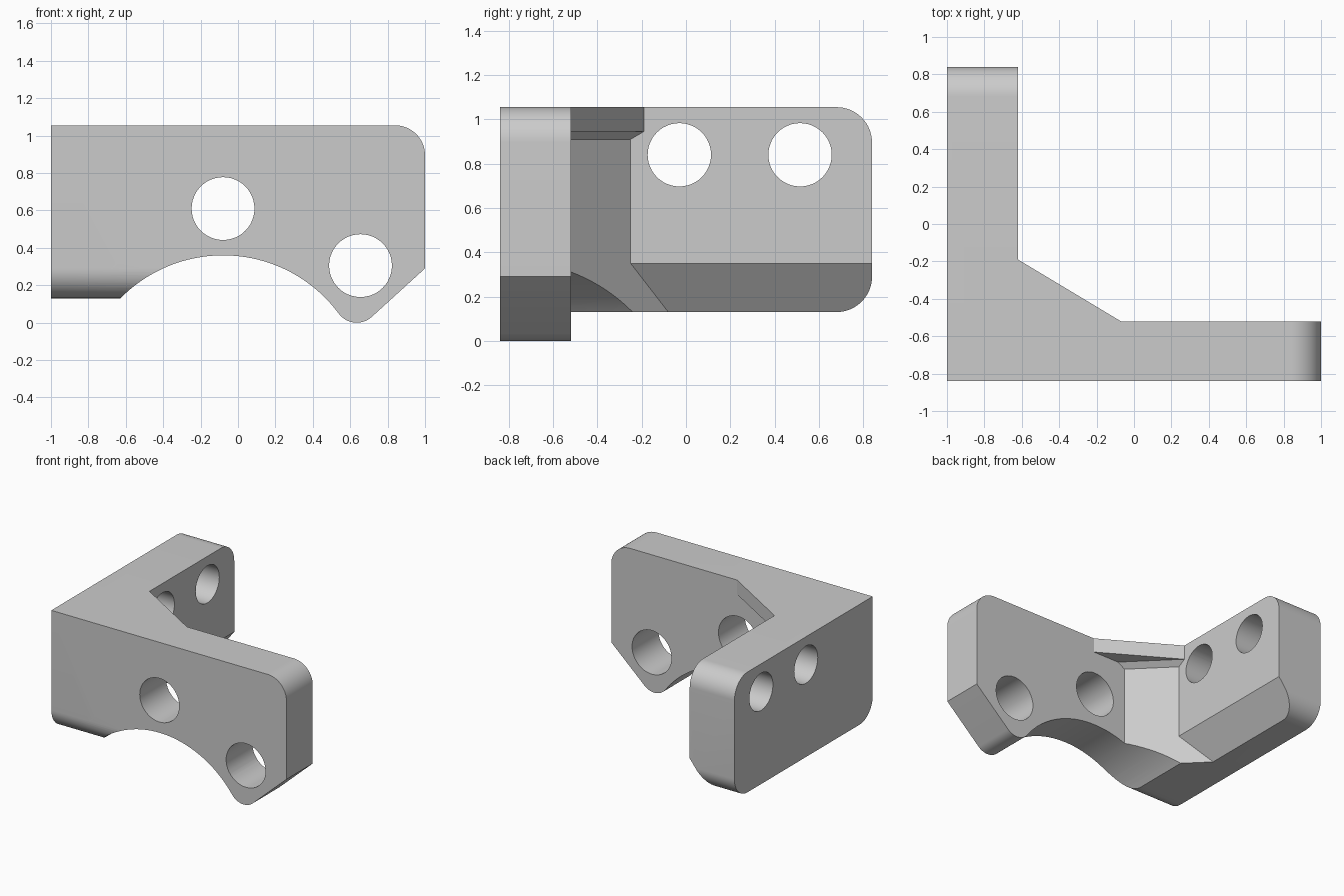
import bpy, bmesh, math
from mathutils import Vector

if "Cube" in bpy.data.objects:
    bpy.data.objects.remove(bpy.data.objects["Cube"], do_unlink=True)

grey = bpy.data.materials.new("plain grey")
grey.use_nodes = True
grey.diffuse_color = (0.6, 0.6, 0.6, 1)
grey.node_tree.nodes["Principled BSDF"].inputs["Base Color"].default_value = (0.6, 0.6, 0.6, 1)

TOP, BASE, FRONT, BACK = 1.055, 0.13, -0.84, 0.84
PLATE_BACK, WALL_IN, R = -0.52, -0.62, 0.16


def arc(cx, cy, r, start, end, n=16):
    angles = [math.radians(start + (end - start) * i / n) for i in range(n + 1)]
    return [(cx + r * math.cos(a), cy + r * math.sin(a)) for a in angles]


def finish(name, bm):
    bmesh.ops.recalc_face_normals(bm, faces=bm.faces)
    mesh = bpy.data.meshes.new(name)
    bm.to_mesh(mesh)
    bm.free()
    mesh.materials.append(grey)
    obj = bpy.data.objects.new(name, mesh)
    bpy.context.collection.objects.link(obj)
    return obj


def prism(name, profile, axis, lo, hi):
    """Extrude a 2D profile along the named axis."""
    place = {"x": lambda a, b: (lo, a, b),
             "y": lambda a, b: (a, lo, b),
             "z": lambda a, b: (a, b, lo)}[axis]
    bm = bmesh.new()
    face = bm.faces.new([bm.verts.new(place(a, b)) for a, b in profile])
    new = bmesh.ops.extrude_face_region(bm, geom=[face])["geom"]
    shift = Vector([(hi - lo) * (axis == k) for k in "xyz"])
    bmesh.ops.translate(bm, vec=shift, verts=[v for v in new if isinstance(v, bmesh.types.BMVert)])
    return finish(name, bm)


def hull(name, points):
    bm = bmesh.new()
    bmesh.ops.convex_hull(bm, input=[bm.verts.new(p) for p in points])
    bmesh.ops.dissolve_limit(bm, angle_limit=0.01, verts=bm.verts, edges=bm.edges)
    return finish(name, bm)


def combine(target, tool, operation):
    mod = target.modifiers.new("combine", "BOOLEAN")
    mod.operation, mod.object, mod.solver = operation, tool, "EXACT"
    bpy.context.view_layer.objects.active = target
    bpy.ops.object.modifier_apply(modifier=mod.name)
    bpy.data.objects.remove(tool, do_unlink=True)


# Side wall with rounded rear corners and a sloped lower inner edge
wall = [(FRONT, TOP), (FRONT, BASE)]
wall += arc(BACK - R, BASE + R, R, -90, 0) + arc(BACK - R, TOP - R, R, 0, 90)
bracket = prism("angle_bracket", wall, "x", -1, WALL_IN)
slope = [(WALL_IN, 0.35), (-0.79, BASE), (-0.79, 0), (-0.5, 0), (-0.5, 0.35)]
combine(bracket, prism("slope_cutter", slope, "y", -1, 1), "DIFFERENCE")

# Front plate with a rounded top corner and a rounded toe
plate = [(-1, TOP), (-1, BASE), (0.4, BASE)] + arc(0.635, 0.12, 0.12, 216.6, 312)
plate += [(1, 0.29)] + arc(1 - R, TOP - R, R, 0, 90)
combine(bracket, prism("front_plate", plate, "y", FRONT, PLATE_BACK), "UNION")

# Inner gusset: wide top web, sloped step, narrower corner fill
web = [(-0.9, -0.6), (-0.9, -0.19), (WALL_IN, -0.19), (-0.07, PLATE_BACK), (-0.07, -0.6)]
combine(bracket, prism("top_web", web, "z", 0.945, TOP), "UNION")


def corner(s):
    """Corner outline whose diagonal runs along x + y = s."""
    return [(-0.9, -0.6), (-0.9, s + 0.79), (-0.79, s + 0.79), (s + 0.57, -0.57), (s + 0.57, -0.6)]


step = [(x, y, z) for s, z in ((-0.81, 0.945), (-0.87, 0.91)) for x, y in corner(s)]
combine(bracket, hull("gusset_step", step), "UNION")
combine(bracket, prism("corner_fill", corner(-0.87), "z", BASE, 0.91), "UNION")

# Rounded lower front edge
edge = [(FRONT - 0.1, BASE + R), (FRONT - 0.1, 0.05), (FRONT + R, 0.05)]
edge += arc(FRONT + R, BASE + R, R, 270, 180)
combine(bracket, prism("edge_cutter", edge, "x", -1.1, -0.38), "DIFFERENCE")

# Large arch beneath, running through plate and gusset
combine(bracket, prism("arch_cutter", arc(-0.08, -0.41, 0.77, 0, 360 - 360 / 128, 127), "y", -1, 0.5), "DIFFERENCE")

# Bolt holes
for x, z in ((-0.08, 0.61), (0.655, 0.305)):
    combine(bracket, prism("hole_cutter", arc(x, z, 0.168, 0, 352.5, 47), "y", -1, -0.4), "DIFFERENCE")
for y in (-0.03, 0.515):
    combine(bracket, prism("hole_cutter", arc(y, 0.84, 0.143, 0, 352.5, 47), "x", -1.1, -0.5), "DIFFERENCE")

bpy.ops.object.select_all(action="DESELECT")
bracket.select_set(True)
bpy.context.view_layer.objects.active = bracket
bpy.ops.object.shade_smooth_by_angle(angle=math.radians(30))
